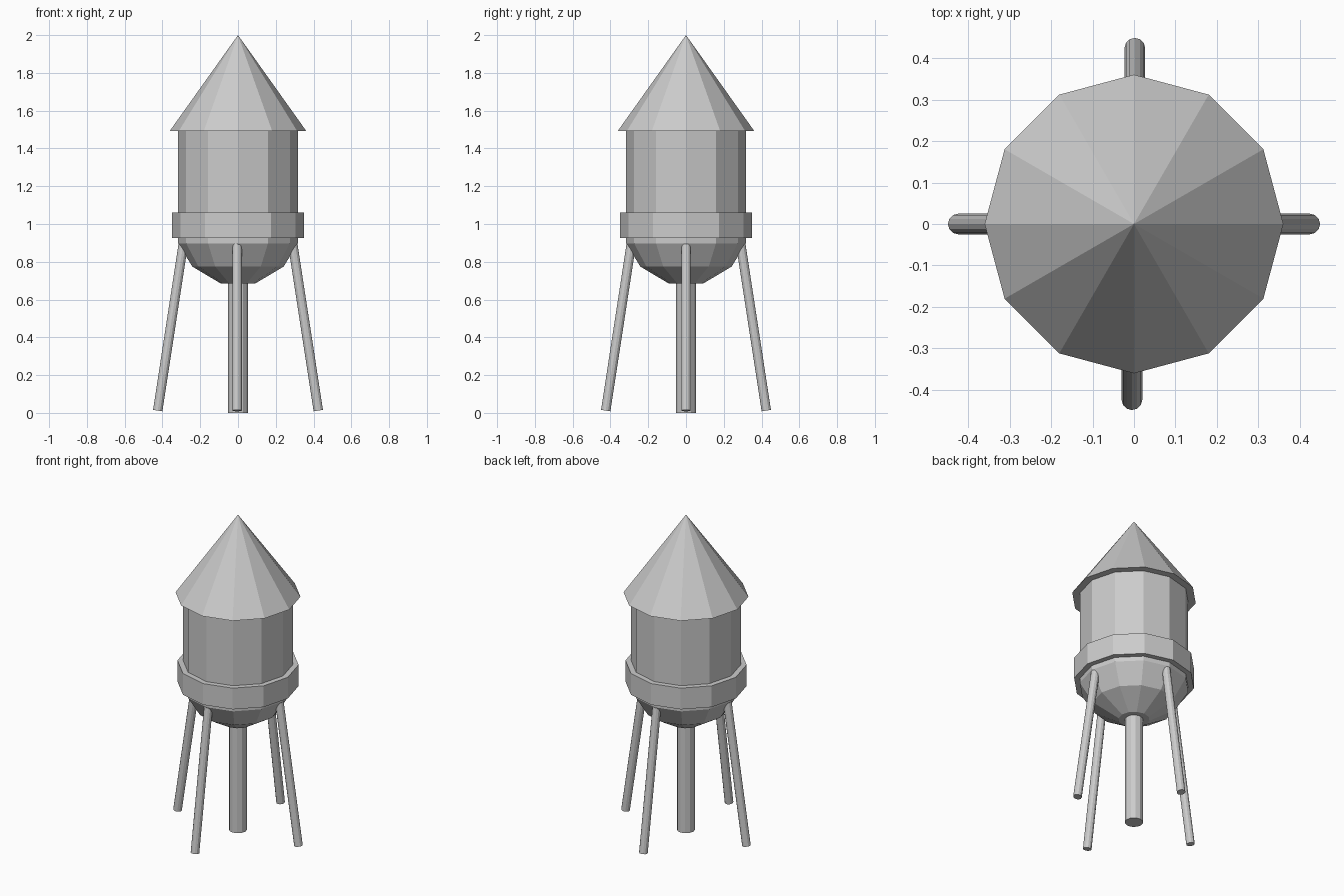
import bpy, bmesh, math
from mathutils import Vector

cube = bpy.data.objects.get("Cube")
if cube:
    bpy.data.objects.remove(cube, do_unlink=True)

SIDES = 12

grey = bpy.data.materials.new("light_grey")
grey.use_nodes = True
colour = (0.6, 0.6, 0.6, 1)
grey.diffuse_color = colour
grey.node_tree.nodes["Principled BSDF"].inputs["Base Color"].default_value = colour


def finish(name, bm):
    bmesh.ops.recalc_face_normals(bm, faces=bm.faces)
    mesh = bpy.data.meshes.new(name)
    bm.to_mesh(mesh)
    bm.free()
    mesh.materials.append(grey)
    obj = bpy.data.objects.new(name, mesh)
    bpy.context.collection.objects.link(obj)
    return obj


def lathe(name, profile):
    """Faceted solid from (radius, height) pairs, bottom to top; radius 0 makes a point."""
    bm = bmesh.new()
    rings = []
    for r, z in profile:
        count = SIDES if r else 1
        angles = [math.tau * i / SIDES for i in range(count)]
        rings.append([bm.verts.new((r * math.cos(a), r * math.sin(a), z)) for a in angles])
    for low, high in zip(rings, rings[1:]):
        for i in range(SIDES):
            j = (i + 1) % SIDES
            top = [high[0]] if len(high) == 1 else [high[j], high[i]]
            bm.faces.new([low[i], low[j]] + top)
    for ring in (rings[0], rings[-1]):
        if len(ring) > 1:
            bm.faces.new(ring)
    return finish(name, bm)


def rod(name, start, end, radius):
    """Straight cylinder between two points, ends cut square to its axis."""
    start, end = Vector(start), Vector(end)
    axis = end - start
    bm = bmesh.new()
    bmesh.ops.create_cone(bm, cap_ends=True, segments=SIDES,
                          radius1=radius, radius2=radius, depth=axis.length)
    obj = finish(name, bm)
    obj.rotation_euler = axis.to_track_quat('Z', 'Y').to_euler()
    obj.location = (start + end) / 2
    return obj


# Tank with its tapered bowl, band and pointed roof
lathe("tank", [(0.09, 0.684), (0.242, 0.775), (0.317, 0.897), (0.317, 1.495)])
lathe("band", [(0.35, 0.925), (0.35, 1.06)])
lathe("roof", [(0.361, 1.493), (0, 2.0)])

# Central water pipe
rod("water_pipe", (0, 0, 0), (0, 0, 0.72), 0.053)

# Four splayed legs, running up into the bowl
for name, dx, dy, shift in (("left_leg", 1, 0, 0), ("right_leg", -1, 0, 0),
                            ("front_leg", 0, -1, -0.005), ("back_leg", 0, 1, 0.002)):
    foot = (0.425 * dx + shift, 0.425 * dy, 0.012)
    top = (0.288 * dx + shift, 0.288 * dy, 0.905)
    rod(name, foot, top, 0.025)
